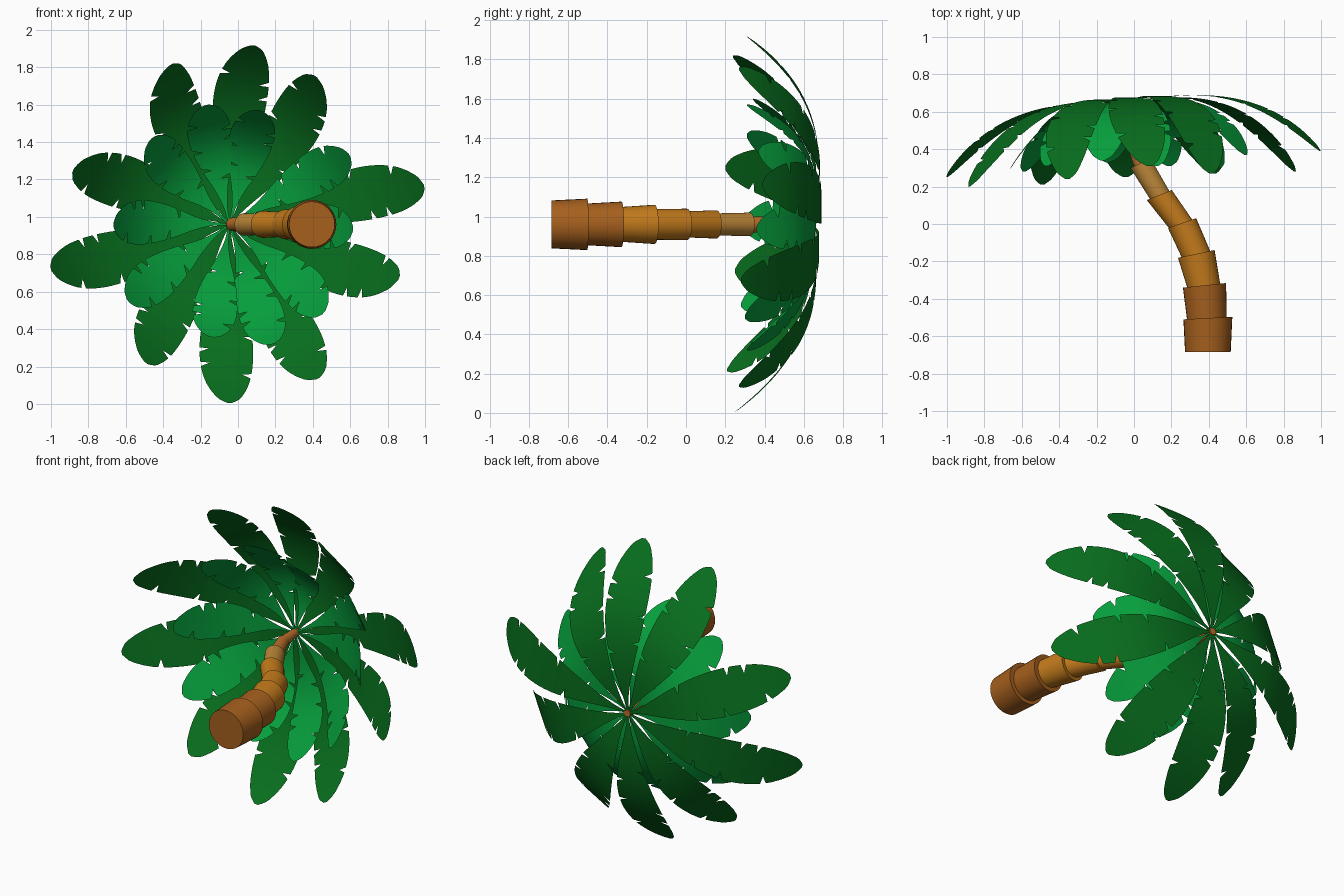
import bpy, bmesh, math
from mathutils import Vector

if "Cube" in bpy.data.objects:
    bpy.data.objects.remove(bpy.data.objects["Cube"])


def material(name, srgb):
    m = bpy.data.materials.new(name)
    lin = [((c + 0.055) / 1.055) ** 2.4 if c > 0.04 else c / 12.92 for c in srgb]
    m.diffuse_color = (*lin, 1)
    m.use_nodes = True
    m.node_tree.nodes["Principled BSDF"].inputs["Base Color"].default_value = m.diffuse_color
    return m


BROWN = material("dark bark", (0.65, 0.375, 0.115))
ORANGE = material("orange bark", (0.77, 0.485, 0.11))
TAN = material("tan bark", (0.74, 0.53, 0.22))
RUST = material("rust bark", (0.74, 0.44, 0.17))
DARK = material("dark green", (0.03, 0.43, 0.115))
LIGHT = material("light green", (0.025, 0.62, 0.235))


def finish(bm, name, mat):
    bmesh.ops.recalc_face_normals(bm, faces=bm.faces)
    me = bpy.data.meshes.new(name)
    bm.to_mesh(me)
    bm.free()
    me.materials.append(mat)
    ob = bpy.data.objects.new(name, me)
    bpy.context.collection.objects.link(ob)
    bpy.context.view_layer.objects.active = ob
    ob.select_set(True)
    bpy.ops.object.shade_smooth_by_angle(angle=math.radians(35))
    ob.select_set(False)


CX, CZ = -0.045, 0.96   # crown centre


# Trunk: stacked, upward-flaring rings given as start, start radius, end, end radius, end slants
def trunk_ring(i, x0, y0, r0, x1, y1, r1, tilt0, tilt1, mat):
    bm = bmesh.new()
    loops = []
    for x, y, r, tilt in ((x0, y0, r0, tilt0), (x1, y1, r1, tilt1)):
        c, s = math.cos(math.radians(tilt)), math.sin(math.radians(tilt))
        loops.append([bm.verts.new((x + r * c * math.cos(a), y + r * s * math.cos(a), CZ + r * math.sin(a)))
                      for a in (math.tau * k / 32 for k in range(32))])
    for k in range(32):
        j = (k + 1) % 32
        bm.faces.new((loops[0][k], loops[0][j], loops[1][j], loops[1][k]))
    bm.faces.new(loops[0])
    bm.faces.new(loops[1])
    finish(bm, f"trunk_ring_{i}", mat)


rings = [
    (0.395, -0.685, 0.122, 0.395, -0.503, 0.131, 0, 3, BROWN),
    (0.390, -0.51, 0.106, 0.377, -0.328, 0.116, 3, 6, BROWN),
    (0.375, -0.34, 0.088, 0.333, -0.160, 0.100, 6, 12, ORANGE),
    (0.335, -0.17, 0.078, 0.257, 0.005, 0.080, 12, 19, ORANGE),
    (0.257, -0.01, 0.066, 0.135, 0.155, 0.072, 19, 22, ORANGE),
    (0.140, 0.15, 0.056, 0.035, 0.325, 0.060, 22, 25, TAN),
    (0.040, 0.32, 0.042, -0.030, 0.50, 0.036, 25, 10, RUST),
    (-0.030, 0.49, 0.034, CX, 0.662, 0.022, 10, 0, RUST),
]
for i, r in enumerate(rings):
    trunk_ring(i + 1, *r)

# Frond half-widths along the length
UPPER = [(0, .006), (.08, .014), (.2, .042), (.35, .084), (.5, .120), (.65, .141), (.77, .141),
         (.87, .122), (.94, .088), (.98, .052), (1, .012)]
LOWER = [(0, .006), (.14, .010), (.3, .036), (.45, .074), (.6, .104), (.75, .119), (.86, .110),
         (.93, .085), (.98, .048), (1, .012)]


def half_width(profile, t):
    """Smooth interpolation through the profile points."""
    n = len(profile)
    for i in range(n - 1):
        (a, wa), (b, wb) = profile[i], profile[i + 1]
        if t <= b:
            p, q = profile[max(i - 1, 0)], profile[min(i + 2, n - 1)]
            ma, mb = (wb - p[1]) / (b - p[0]), (q[1] - wa) / (q[0] - a)
            h, u = b - a, (t - a) / (b - a)
            return (wa * (1 + 2 * u) * (1 - u) ** 2 + ma * h * u * (1 - u) ** 2
                    + wb * u * u * (3 - 2 * u) + mb * h * u * u * (u - 1))
    return profile[-1][1]


# Frond: arched sheet with narrow V notches cut in alternating edges
def frond(name, a0, a1, reach, base, rise, tip, profile, shift, mat):
    g = .012 if profile is UPPER else .016
    notches = {1: [.50 + shift, .66 + shift, .87 + shift], -1: [.42 + shift, .73 + shift, .81 + shift]}
    ends = notches[1] + notches[-1]
    ts = [k / 28 for k in range(28)] + [.98, .99, 1]
    ts = [t for t in ts if all(abs(t - n) > g * 1.3 for n in ends)]
    ts = sorted(ts + [n + d for n in ends for d in (-g, 0, g)])
    bm = bmesh.new()

    def spine(t):
        a = math.radians(a0 + (a1 - a0) * t ** 4)
        y = base + rise * t - (base + rise - tip) * t ** 3
        return Vector((CX + reach * t * math.cos(a), y, CZ + reach * t * math.sin(a)))

    side = Vector((-math.sin(math.radians(a0)), 0, math.cos(math.radians(a0))))
    rows = []
    for t in ts:
        row = []
        for s in (-1, 0, 1):
            w, tt = half_width(profile, t), t
            if s and t in notches[s]:
                w -= 0.05
                tt = t - g * .7
            row.append(bm.verts.new(spine(tt) + side * w * s))
        rows.append(row)
    for p, q in zip(rows, rows[1:]):
        for k in (0, 1):
            bm.faces.new((p[k], p[k + 1], q[k + 1], q[k]))
    finish(bm, name, mat)


def crown(name, fronds, base, lift, profile, mat):
    # The whole crown leans, so fronds rise more towards +x and +z
    for i, (a0, a1, reach, tip) in enumerate(fronds):
        a = math.radians(a0)
        rise = lift + .07 * math.cos(a) + .04 * math.sin(a)
        frond(f"{name}_{i + 1}", a0, a1, reach, base, rise, tip, profile, (i * 3 % 5 - 2) * .012, mat)


# Upper crown: mid angle, tip angle, reach, tip depth
crown("upper_frond", [
    (86, 82.5, .965, .31), (56, 60, .915, .27), (13.5, 11, 1.06, .39), (-22, -17.5, .95, .28),
    (-61, -60, .95, .27), (-92, -90, .955, .25), (-126, -121, .865, .21), (-163.5, -166, .985, .25),
    (157.5, 161, .885, .20), (118, 110, .91, .24)], .652, .08, UPPER, DARK)

# Lower crown: shorter, lighter fronds
crown("lower_frond", [
    (103, 101, .65, .34), (76, 75, .63, .31), (31, 30, .74, .37), (-1, -2, .66, .36), (-40, -43, .69, .30),
    (-71, -70, .68, .31), (-100, -99, .61, .33), (-144, -143, .68, .28), (178, 180, .62, .29),
    (137, 133, .62, .31)], .635, .06, LOWER, LIGHT)
